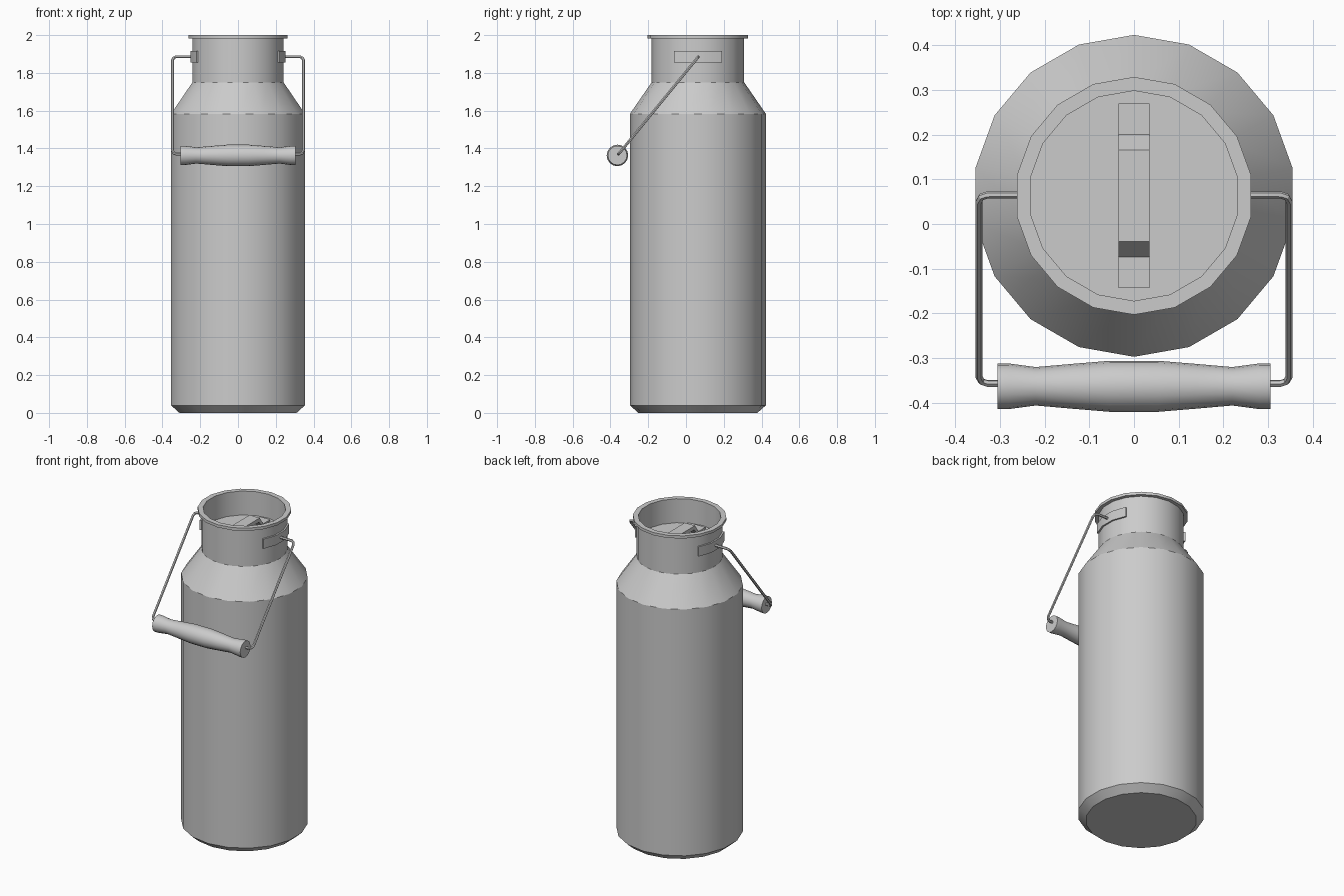
import bpy, bmesh, math
from mathutils import Matrix, Vector

cube = bpy.data.objects.get("Cube")
if cube:
    bpy.data.objects.remove(cube)

metal = bpy.data.materials.new("grey metal")
metal.use_nodes = True
metal.diffuse_color = (0.6, 0.6, 0.6, 1)
metal.node_tree.nodes["Principled BSDF"].inputs["Base Color"].default_value = (0.6, 0.6, 0.6, 1)

AXIS_Y = 0.063          # the can's axis
SIDES = 18
PIVOT = Vector((0, 0.065, 1.885))
GRIP = Vector((0, -0.363, 1.363))


def finish(name, bm, location=(0, 0, 0)):
    bmesh.ops.recalc_face_normals(bm, faces=bm.faces)
    mesh = bpy.data.meshes.new(name)
    bm.to_mesh(mesh)
    bm.free()
    obj = bpy.data.objects.new(name, mesh)
    bpy.context.collection.objects.link(obj)
    obj.location = location
    mesh.materials.append(metal)
    smooth(obj)
    return obj


def smooth(obj):
    bpy.ops.object.select_all(action='DESELECT')
    obj.select_set(True)
    bpy.context.view_layer.objects.active = obj
    bpy.ops.object.shade_smooth_by_angle(angle=math.radians(30))


def lathe(profile, sides):
    """Closed solid of revolution about z from (radius, height) pairs."""
    bm = bmesh.new()
    rings = []
    for r, z in profile:
        angles = [math.pi / 2 + math.tau * i / sides for i in range(sides)]
        rings.append([bm.verts.new((r * math.cos(a), r * math.sin(a), z)) for a in angles])
    for low, high in zip(rings, rings[1:]):
        for i in range(sides):
            j = (i + 1) % sides
            bm.faces.new((low[i], low[j], high[j], high[i]))
    bm.faces.new(rings[0])
    bm.faces.new(rings[-1])
    return bm


def prism(outline, extrusion):
    """Solid from a planar outline pushed along a vector."""
    bm = bmesh.new()
    face = bm.faces.new([bm.verts.new(p) for p in outline])
    out = bmesh.ops.extrude_face_region(bm, geom=[face])
    moved = [v for v in out["geom"] if isinstance(v, bmesh.types.BMVert)]
    bmesh.ops.translate(bm, verts=moved, vec=extrusion)
    return bm


# Can body: chamfered foot, shoulder, neck, rim and recessed lid
can = [(0.315, 0), (0.36, 0.04), (0.36, 1.583), (0.245, 1.75), (0.245, 1.983),
       (0.266, 1.983), (0.266, 2.0), (0.235, 2.0), (0.235, 1.85)]
finish("can_body", lathe(can, SIDES), (0, AXIS_Y, 0))

# Raised strap on the lid
half = [(0.206, 0), (0.137, 0), (0.102, 0.05)]
outer = [(y, z + 0.012) for y, z in half]
inner = [(0.206, 0), (0.137, 0), (0.125, 0), (0.095, 0.038)]
top = outer + [(-y, z) for y, z in reversed(outer)]
under = [(-y, z) for y, z in inner] + list(reversed(inner))
strap = [(-0.035, y, z) for y, z in top + under]
finish("lid_strap", prism(strap, (0.07, 0, 0)), (0, AXIS_Y, 1.849))

# Curved bracket plates and wire stubs on both sides of the neck
for side, name in ((1, "left"), (-1, "right")):
    turns = [math.radians(a) for a in (-30, -10, 10, 30)]
    arc = [(side * 0.255 * math.cos(a), 0.255 * math.sin(a), 0) for a in turns]
    arc += [(side * 0.24 * math.cos(a), 0.24 * math.sin(a), 0) for a in reversed(turns)]
    finish(name + "_bracket", prism(arc, (0, 0, 0.06)), (0, AXIS_Y, 1.855))

# Wire bail: (sideways, fraction of the way from pivot to grip)
wire_half = [(0.245, 0), (0.328, 0), (0.341, 0.01), (0.347, 0.035),
             (0.347, 0.95), (0.341, 0.975), (0.328, 0.985), (0.29, 0.985)]
path = wire_half + [(-x, t) for x, t in reversed(wire_half)]
curve = bpy.data.curves.new("wire_bail", 'CURVE')
curve.dimensions = '3D'
curve.bevel_depth = 0.008
curve.bevel_resolution = 1
curve.use_fill_caps = True
spline = curve.splines.new('POLY')
spline.points.add(len(path) - 1)
for point, (x, t) in zip(spline.points, path):
    point.co = (*(PIVOT.lerp(GRIP, t) + Vector((x, 0, 0))), 1)
curve.materials.append(metal)
bail = bpy.data.objects.new("wire_bail", curve)
bpy.context.collection.objects.link(bail)
bpy.ops.object.select_all(action='DESELECT')
bail.select_set(True)
bpy.context.view_layer.objects.active = bail
bpy.ops.object.convert(target='MESH')
smooth(bpy.context.view_layer.objects.active)

# Turned grip, lathed upright and laid along x
grip_half = [(0.051, 0.305), (0.051, 0.28), (0.043, 0.22), (0.05, 0.14), (0.057, 0.055)]
grip = [(r, -x) for r, x in grip_half] + [(r, x) for r, x in reversed(grip_half)]
bm = lathe(grip, 16)
bmesh.ops.rotate(bm, verts=bm.verts, matrix=Matrix.Rotation(math.pi / 2, 3, 'Y'))
finish("grip", bm, GRIP)
